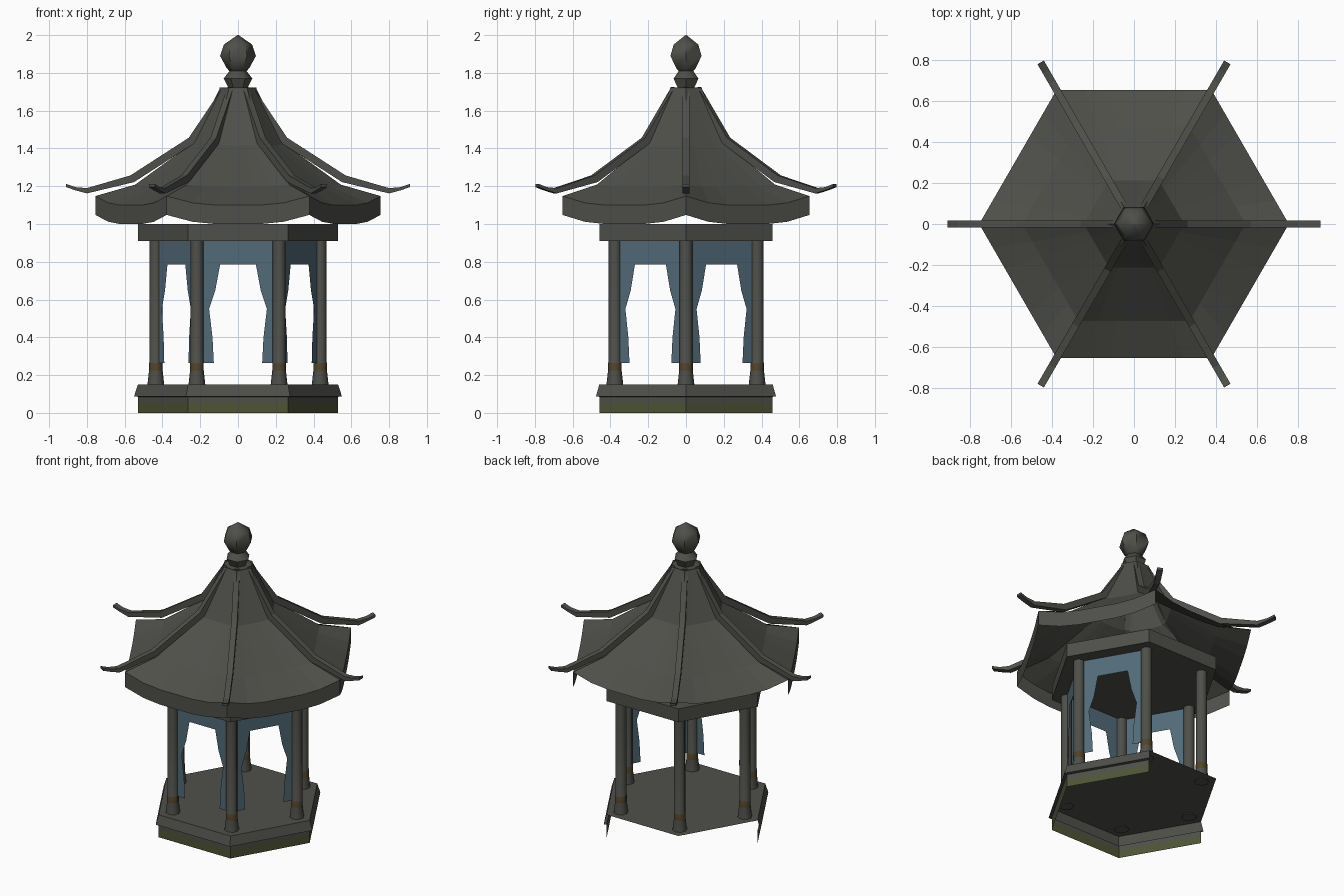
import bpy, math
from mathutils import Matrix, Vector

if "Cube" in bpy.data.objects:
    bpy.data.objects.remove(bpy.data.objects["Cube"])

def material(name, rgb):
    m = bpy.data.materials.new(name)
    m.diffuse_color = (*rgb, 1)
    m.use_nodes = True
    m.node_tree.nodes["Principled BSDF"].inputs["Base Color"].default_value = m.diffuse_color
    return m

STONE = material("dark stone", (0.078, 0.078, 0.068))
MOSS = material("moss green", (0.075, 0.088, 0.036))
BLUE = material("dusty blue cloth", (0.085, 0.145, 0.19))
BROWN = material("brown band", (0.085, 0.055, 0.022))

def add(name, verts, faces, mats, rule=None, smooth=False):
    """Make an object; rule(face centre) gives the material index."""
    me = bpy.data.meshes.new(name)
    me.from_pydata([tuple(v) for v in verts], [], faces)
    for m in mats:
        me.materials.append(m)
    if rule:
        for p in me.polygons:
            p.material_index = rule(p.center)
    ob = bpy.data.objects.new(name, me)
    bpy.context.collection.objects.link(ob)
    if smooth:
        bpy.context.view_layer.objects.active = ob
        bpy.ops.object.select_all(action='DESELECT')
        ob.select_set(True)
        bpy.ops.object.shade_smooth_by_angle(angle=math.radians(50))
    return ob

def lathe(name, profile, sides, mats, at=(0, 0), caps=(True, True), rule=None, smooth=False):
    """Turn (radius, z) points round a vertical axis."""
    verts, faces = [], []
    for r, z in profile:
        for i in range(sides):
            a = math.tau * i / sides
            verts.append((at[0] + r * math.cos(a), at[1] + r * math.sin(a), z))
    for k in range(len(profile) - 1):
        for i in range(sides):
            j = (i + 1) % sides
            faces.append((k*sides + i, k*sides + j, (k+1)*sides + j, (k+1)*sides + i))
    if caps[0]:
        faces.append(tuple(reversed(range(sides))))
    if caps[1]:
        faces.append(tuple(range((len(profile) - 1) * sides, len(profile) * sides)))
    return add(name, verts, faces, mats, rule, smooth)

def corner(i, r, z=0):
    a = math.radians(60 * i)
    return Vector((r * math.cos(a), r * math.sin(a), z))

def sheet(name, rows, mats, rule=None):
    """Skin between equal rows of points."""
    n = len(rows[0])
    faces = [(k*n + j, k*n + j + 1, (k+1)*n + j + 1, (k+1)*n + j)
             for k in range(len(rows) - 1) for j in range(n - 1)]
    return add(name, [p for row in rows for p in row], faces, mats, rule)

# the two sides facing back and back left are open
CLOSED = (0, 3, 4, 5)

# platform: floor, and mossy walls with an overhanging ledge
add("floor", [corner(i, 0.53, 0.15) for i in range(6)], [tuple(range(6))], [STONE])
for i in CLOSED:
    rows = [[corner(k, r, z) for k in (i, i + 1)] for r, z in
            ((0.53, 0), (0.53, 0.055), (0.53, 0.085), (0.55, 0.088), (0.53, 0.15))]
    sheet(f"platform_wall_{i}", rows, [STONE, MOSS], lambda c: int(c.z < 0.05))

# columns with flared feet and brown bands
for i in range(6):
    c = corner(i, 0.435)
    lathe(f"column_{i}", [(0.045, 0.145), (0.036, 0.225), (0.036, 0.265), (0.034, 0.27), (0.034, 0.915)],
          8, [STONE, BROWN], (c.x, c.y), rule=lambda p: int(0.23 < p.z < 0.26), smooth=True)

# ring beam on the columns
lathe("ring_beam", [(0.53, 0.91), (0.53, 1.0)], 6, [STONE])

# curtains: half outline (distance from middle, height) mirrored
INNER = [(0.128, 0.265), (0.135, 0.40), (0.153, 0.55), (0.12, 0.65), (0.095, 0.785)]
for i in CLOSED:
    a, b = corner(i, 0.435), corner(i + 1, 0.435)
    mid, along = (a + b) / 2, (b - a).normalized()
    outer = [(0.21, z) for _, z in INNER]
    pt = lambda s, z: mid + along * s + Vector((0, 0, z))
    for side in (-1, 1):
        sheet(f"curtain_{i}_{side}", [[pt(side * o[0], o[1]), pt(side * n[0], n[1])]
              for o, n in zip(outer, INNER)], [BLUE])
    sheet(f"valance_{i}", [[pt(s, z) for s in (-0.21, -0.095, 0.095, 0.21)] for z in (0.785, 0.91)], [BLUE])

# roof: concave hexagonal skin, lower in the middle of each eave
RINGS = [(0.755, 1.148, 1.10), (0.545, 1.208, 1.195), (0.245, 1.425, 1.415), (0.095, 1.72, 1.72)]
def roof_row(i, r, zc, zm):
    a, b = corner(i, r), corner(i + 1, r)
    return [a.lerp(b, t) + Vector((0, 0, z)) for t, z in
            ((0, zc), (0.18, zm * 0.75 + zc * 0.25), (0.34, zm), (0.66, zm), (0.82, zm * 0.75 + zc * 0.25), (1, zc))]
for i in range(6):
    sheet(f"roof_side_{i}", [roof_row(i, *ring) for ring in RINGS], [STONE])
    if i in CLOSED:
        top = roof_row(i, *RINGS[0])
        sheet(f"eave_board_{i}", [[p - Vector((0, 0, 0.1)) for p in top], top], [STONE])

# ridge beams with upturned tips
TOP = [(0.08, 1.725), (0.26, 1.457), (0.57, 1.257), (0.80, 1.19), (0.86, 1.195), (0.91, 1.212)]
LOW = [(0.06, 1.70), (0.235, 1.425), (0.55, 1.222), (0.80, 1.162), (0.86, 1.178), (0.91, 1.195)]
loop = TOP + LOW[::-1]
n = len(loop)
for i in range(6):
    turn = Matrix.Rotation(math.radians(60 * i), 3, 'Z')
    verts = [turn @ Vector((x, y, z)) for y in (-0.018, 0.018) for x, z in loop]
    faces = [tuple(range(n)), tuple(reversed(range(n, 2 * n)))]
    faces += [(k, k + n, (k + 1) % n + n, (k + 1) % n) for k in range(n)]
    add(f"ridge_{i}", verts, faces, [STONE])

# cap and finial
lathe("roof_cap", [(0.097, 1.69), (0.097, 1.722)], 6, [STONE])
lathe("finial", [(0.05, 1.72), (0.076, 1.77), (0.045, 1.81), (0.06, 1.825), (0.095, 1.89),
                 (0.075, 1.95), (0.003, 2.0)], 6, [STONE], smooth=True)
